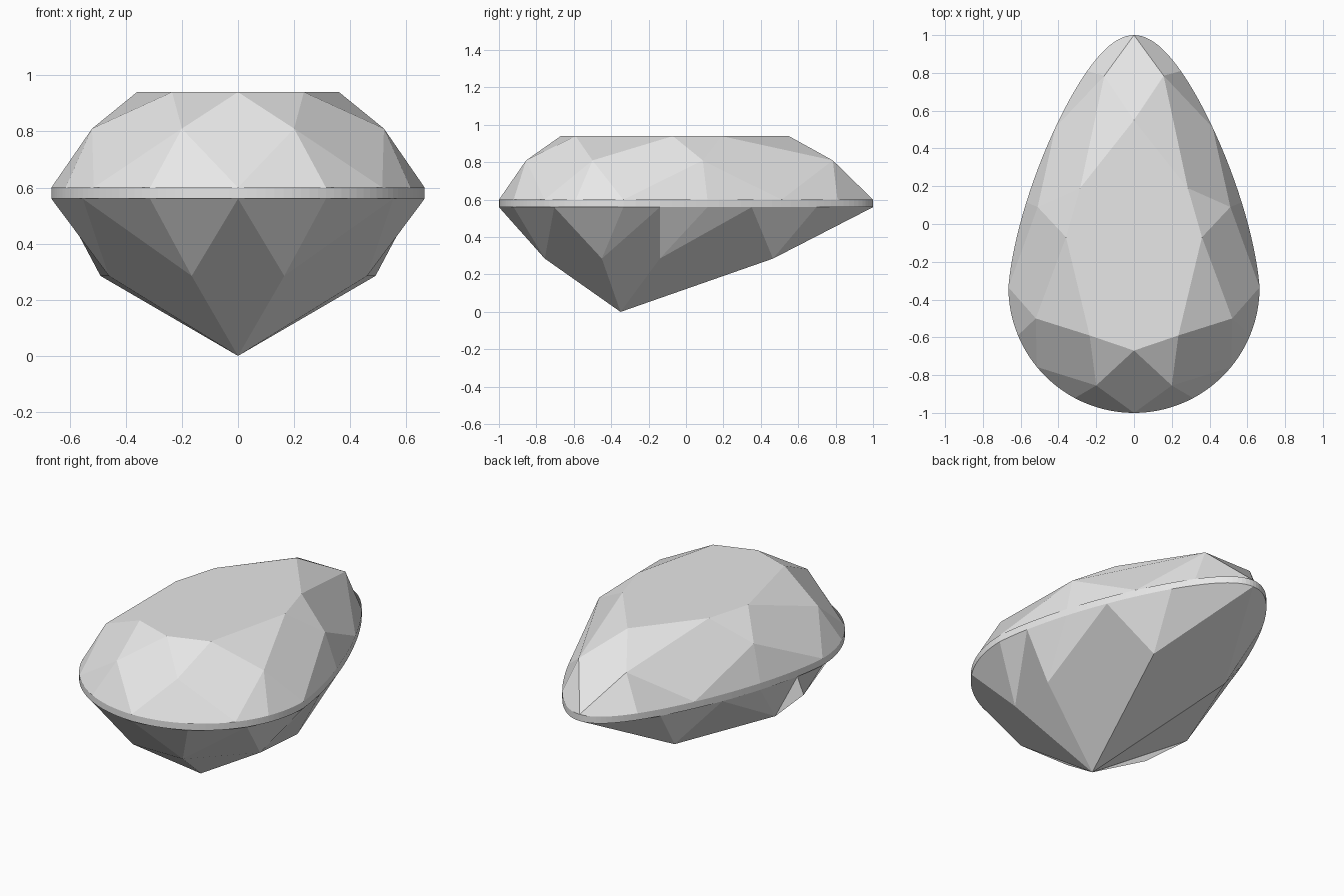
import bpy
import bmesh
import math
from mathutils import Vector, geometry

cube = bpy.data.objects.get("Cube")
if cube:
    bpy.data.objects.remove(cube, do_unlink=True)

stone = bpy.data.materials.new("pale_grey_stone")
stone.use_nodes = True
stone.diffuse_color = (0.8, 0.8, 0.8, 1)
stone.node_tree.nodes["Principled BSDF"].inputs["Base Color"].default_value = (0.8, 0.8, 0.8, 1)

RADIUS, LOW, HIGH = 0.665, 0.56, 0.60
CENTRE = Vector((0, -0.2, 0.55))
STEPS = 32


def pear_half():
    """Half outline: a round front, then a taper to the back point."""
    pts = []
    for i in range(STEPS):
        t = math.pi / 2 * i / STEPS
        pts.append((RADIUS * math.sin(t), RADIUS - 1 - RADIUS * math.cos(t)))
    for i in range(STEPS + 1):
        s = math.sin(math.pi / 2 * i / STEPS)
        width = RADIUS * math.sqrt(max(0, 1 - s * s)) * (1 - 0.33 * s ** 1.2)
        pts.append((width, RADIUS - 1 + (2 - RADIUS) * s))
    return pts


OUTLINE = pear_half()


def nearest(y):
    return min(range(len(OUTLINE)), key=lambda i: abs(OUTLINE[i][1] - y))


def flip(p):
    return Vector((-p[0], p[1], p[2]))


def add_face(bm, pts, mirror=True):
    """Add an outward facing facet, and its mirror image."""
    for side in ([pts, [flip(p) for p in pts]] if mirror else [pts]):
        side = [Vector(p) for p in side]
        middle = sum(side, Vector()) / len(side)
        if geometry.normal(side).dot(middle - CENTRE) < 0:
            side = [side[0]] + side[:0:-1]
        bm.faces.new([bm.verts.new(p) for p in side])


def finish(bm, name):
    bmesh.ops.remove_doubles(bm, verts=bm.verts[:], dist=0.0005)
    mesh = bpy.data.meshes.new(name)
    bm.to_mesh(mesh)
    bm.free()
    mesh.materials.append(stone)
    obj = bpy.data.objects.new(name, mesh)
    bpy.context.collection.objects.link(obj)


def cut_facets(bm, z, tips, mids, main_y, split_y):
    """Kite facets at each main point, and two girdle facets under each mid point."""
    ring = [(x, y, z) for x, y in OUTLINE]
    main = [nearest(y) for y in main_y]
    split = [nearest(y) for y in split_y]
    for i, mid in enumerate(mids):
        add_face(bm, [mid] + ring[main[i]:split[i] + 1])
        add_face(bm, [mid] + ring[split[i]:main[i + 1] + 1])
        if i:
            add_face(bm, [mids[i - 1], ring[main[i]], mid, tips[i]])
    for mid, m, tip in ((mids[0], main[0], tips[0]), (mids[-1], main[-1], tips[-1])):
        add_face(bm, [mid, ring[m], flip(mid), tip], mirror=False)


# Crown: flat table, star facets, kites and upper girdle facets
table = [(x, y, 0.94) for x, y in
         ((0, -0.67), (0.235, -0.59), (0.36, -0.07), (0.285, 0.19), (0, 0.55))]
crown_mids = [(x, y, 0.81) for x, y in
              ((0.2, -0.855), (0.52, -0.5), (0.51, 0.09), (0.157, 0.785))]
bm = bmesh.new()
add_face(bm, table + [flip(p) for p in table[-2:0:-1]], mirror=False)
for i, mid in enumerate(crown_mids):
    add_face(bm, [table[i], mid, table[i + 1]])
cut_facets(bm, HIGH, table, crown_mids,
           (-1, -0.757, -0.335, 0.49, 1), (-0.914, -0.58, 0.1, 0.81))
finish(bm, "crown")

# Girdle: thin upright band
bm = bmesh.new()
for (xa, ya), (xb, yb) in zip(OUTLINE, OUTLINE[1:]):
    add_face(bm, [(xa, ya, LOW), (xb, yb, LOW), (xb, yb, HIGH), (xa, ya, HIGH)])
finish(bm, "girdle")

# Pavilion: kites meeting at the bottom point, and lower girdle facets
culet = (0, -0.35, 0)
pavilion_mids = [(x, y, 0.285) for x, y in
                 ((0.165, -0.755), (0.46, -0.45), (0.49, -0.14), (0.25, 0.465))]
bm = bmesh.new()
cut_facets(bm, LOW, [culet] * 5, pavilion_mids,
           (-1, -0.71, -0.14, 0.37, 1), (-0.915, -0.33, 0.12, 0.7))
finish(bm, "pavilion")
